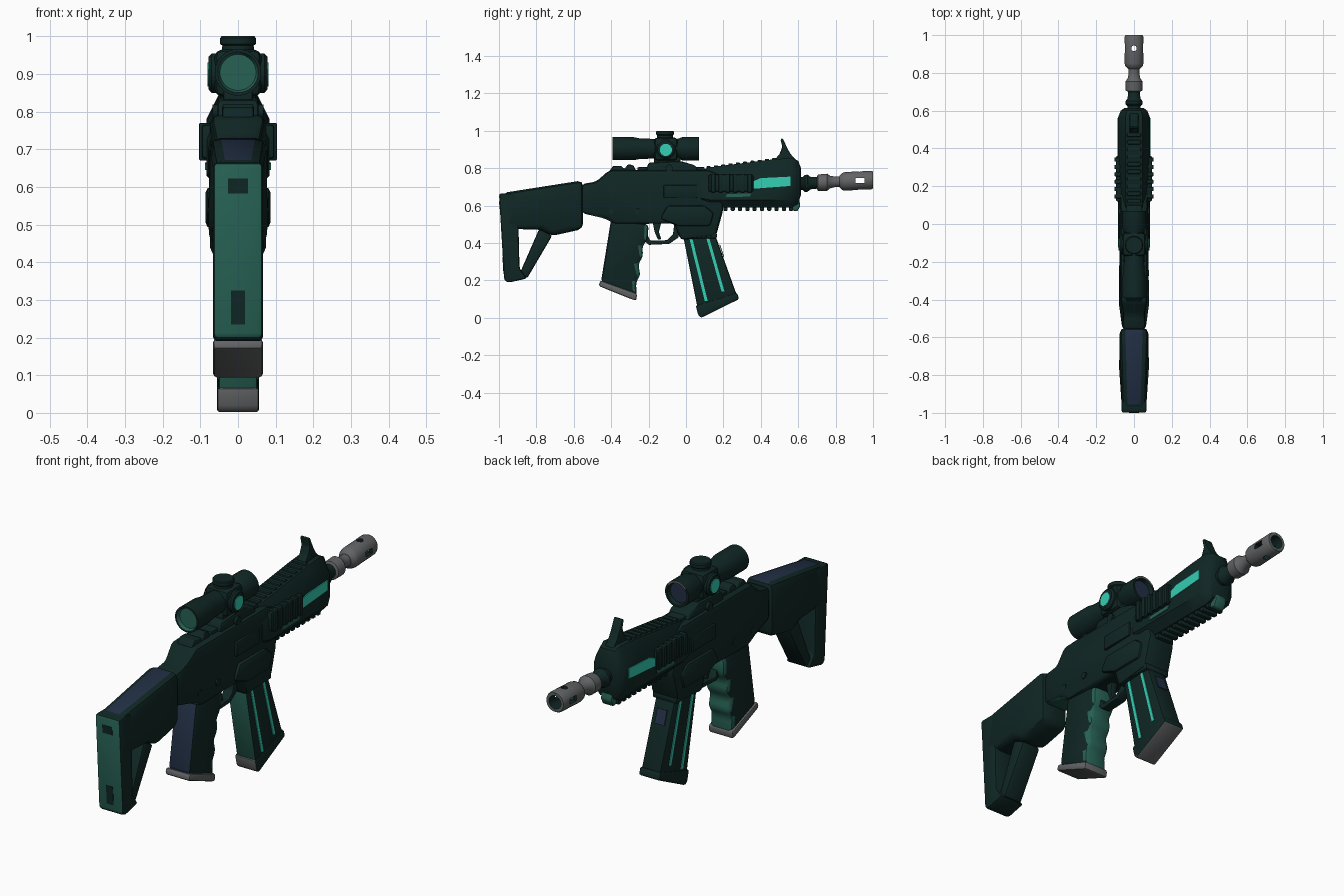
import bpy, bmesh, math
from mathutils import Vector

if "Cube" in bpy.data.objects:
    bpy.data.objects.remove(bpy.data.objects["Cube"])

COLOURS = [("dark_green", (0.005, 0.020, 0.018)), ("mid_green", (0.020, 0.120, 0.088)),
           ("bright_teal", (0.035, 0.62, 0.45)), ("slate_blue", (0.016, 0.029, 0.060)),
           ("metal_grey", (0.12, 0.125, 0.128))]
DARK, GREEN, TEAL, BLUE, GREY = range(5)
MATS = []
for n, c in COLOURS:
    m = bpy.data.materials.new(n)
    m.diffuse_color = (*c, 1)
    m.use_nodes = True
    m.node_tree.nodes["Principled BSDF"].inputs["Base Color"].default_value = m.diffuse_color
    MATS.append(m)


def loft(name, rings, mat=DARK, bevel=0.0, rule=None):
    """Skin a list of point rings, cap both ends, colour faces by a rule."""
    bm = bmesh.new()
    rows = [[bm.verts.new(p) for p in r] for r in rings]
    n = len(rows[0])
    for a, b in zip(rows, rows[1:]):
        for i in range(n):
            bm.faces.new((a[i], a[(i + 1) % n], b[(i + 1) % n], b[i]))
    bm.faces.new(rows[0])
    bm.faces.new(rows[-1])
    bmesh.ops.recalc_face_normals(bm, faces=bm.faces[:])
    if bevel:
        bmesh.ops.bevel(bm, geom=bm.edges[:], offset=bevel, segments=2, profile=0.5,
                        affect='EDGES', clamp_overlap=True)
    bm.normal_update()
    for f in bm.faces:
        f.material_index = mat
        if rule:
            k = rule(f.normal, f.calc_center_median())
            f.material_index = mat if k is None else k
    me = bpy.data.meshes.new(name)
    bm.to_mesh(me)
    bm.free()
    for m in MATS:
        me.materials.append(m)
    ob = bpy.data.objects.new(name, me)
    bpy.context.collection.objects.link(ob)
    return ob


def prism(name, pts, w, mat=DARK, bevel=0.0, rule=None):
    """Side profile (y, z) made 2*w wide; w may be a function of y."""
    f = w if callable(w) else (lambda y: w)
    return loft(name, [[(s * f(y), y, z) for y, z in pts] for s in (-1, 1)], mat, bevel, rule)


def box(name, y0, y1, z0, z1, w, mat=DARK, bevel=0.0):
    return prism(name, [(y0, z0), (y1, z0), (y1, z1), (y0, z1)], w, mat, bevel)


def lathe(name, prof, centre, axis='Y', mat=DARK, rule=None, n=24, slope=0.0):
    """Rings (position, radius) turned about an axis through centre."""
    rings = []
    for t, r in prof:
        ring = []
        for i in range(n):
            a = 2 * math.pi * (i + 0.5) / n
            u, v = r * math.cos(a), r * math.sin(a)
            p = {'X': (t, u, v), 'Y': (u, t, v + slope * t), 'Z': (u, v, t)}[axis]
            ring.append(Vector(centre) + Vector(p))
        rings.append(ring)
    return loft(name, rings, mat, 0, rule)


# Stock: body, butt, strut
prism("stock_body", [(-.985, .667), (-.55, .735), (-.55, .475), (-.72, .437), (-.77, .472), (-.985, .475)],
      lambda y: .076 if y > -.9 else .064, bevel=.03,
      rule=lambda n, c: BLUE if n.z > .93 else None)
prism("stock_butt", [(-1, .665), (-.90, .665), (-.89, .265), (-.85, .21), (-.95, .188), (-.972, .20)],
      .066, bevel=.016, rule=lambda n, c: GREEN if n.y < -.85 else None)
prism("stock_strut", [(-.785, .475), (-.715, .44), (-.85, .21), (-.89, .235)], .05, bevel=.012)


def butt_y(z):
    return -1 + .0602 * (.665 - z)


for nm, z0, z1, w in (("butt_screw", .583, .622, .026), ("butt_slot", .235, .325, .018)):
    prism(nm, [(butt_y(z0) - .002, z0), (butt_y(z0) + .006, z0),
               (butt_y(z1) + .006, z1), (butt_y(z1) - .002, z1)], w)

# Receiver
prism("receiver", [(-.56, .715), (-.48, .728), (-.41, .79), (.12, .79), (.19, .77), (.20, .58), (.16, .435),
                   (-.03, .415), (-.06, .505), (-.38, .50), (-.43, .53), (-.56, .56)],
      lambda y: .062 if y < -.45 else .074, bevel=.022,
      rule=lambda n, c: GREEN if n.z < -.6 and c.y < -.39 else None)
prism("lower_receiver_panel", [(-.14, .53), (-.10, .60), (.10, .60), (.15, .56), (.13, .49), (-.04, .49)],
      .086, bevel=.015)
box("ejection_cover", -.12, .06, .64, .71, .079, bevel=.006)
box("magazine_well_lip", -.03, .165, .425, .455, .066, bevel=.008)
for i, y in enumerate((-.40, -.26)):
    lathe(f"receiver_pin_{i}", [(-.079, .016), (.079, .016)], (0, y, .57), 'X', n=12)
prism("rear_sight", [(-.42, .77), (-.39, .812), (-.345, .812), (-.33, .795), (-.31, .822), (-.28, .815),
                     (-.26, .77)], .042, bevel=.008)
box("top_rail", -.26, .10, .78, .805, .04, bevel=.005)

# Pistol grip with finger grooves
prism("grip", [(-.40, .53), (-.20, .50), (-.205, .42), (-.235, .38), (-.228, .33), (-.257, .285), (-.243, .23),
               (-.268, .19), (-.262, .115), (-.455, .19)], .06, bevel=.02,
      rule=lambda n, c: GREEN if n.y > .35 else BLUE if n.y < -.5 else None)
prism("grip_cap", [(-.458, .20), (-.262, .13), (-.265, .092), (-.285, .097), (-.467, .17)], .066, GREY, .01)

# Trigger and guard
prism("trigger_guard", [(-.23, .42), (-.20, .39), (-.09, .395), (-.04, .43), (-.03, .52), (-.06, .52),
                        (-.07, .445), (-.10, .415), (-.19, .412), (-.21, .45)], .024, bevel=.004)
prism("trigger", [(-.18, .52), (-.13, .52), (-.145, .46), (-.132, .42), (-.15, .418), (-.168, .46)],
      .016, bevel=.004)

# Magazine
prism("magazine", [(-.02, .46), (.15, .46), (.272, .12), (.062, .05)], .052, bevel=.012,
      rule=lambda n, c: GREEN if n.y < -.6 else None)
prism("magazine_base", [(.052, .065), (.272, .135), (.284, .10), (.082, .0), (.066, .012)], .056, bevel=.008,
      rule=lambda n, c: GREY if n.z < -.4 or n.y < -.6 else None)
for i, (y0, z0, y1, z1) in enumerate(((.027, .42, .108, .09), (.117, .425, .198, .14))):
    prism(f"magazine_stripe_{i}", [(y0 - .008, z0), (y0 + .008, z0), (y1 + .008, z1), (y1 - .008, z1)],
          .055, TEAL)
prism("magazine_badge", [(.178, .39), (.200, .325), (.204, .326), (.182, .392)], .026, BLUE)


# Handguard: octagonal sections
def octagon(y, w, z0, z1):
    c, t = .04, w * .55
    return [(t, y, z0), (w, y, z0 + c), (w, y, z1 - .075), (t, y, z1),
            (-t, y, z1), (-w, y, z1 - .075), (-w, y, z0 + c), (-t, y, z0)]


loft("handguard", [octagon(*s) for s in ((.08, .076, .60, .79), (.13, .084, .59, .805), (.45, .084, .59, .845),
                                         (.565, .084, .59, .855), (.60, .07, .61, .84), (.615, .05, .66, .80))])
box("side_rail", .12, .36, .675, .765, .096, bevel=.008)
for i in range(6):
    y = .135 + i * .039
    box(f"side_rail_rib_{i}", y, y + .022, .67, .77, .104, bevel=.005)
for i in range(10):
    y = .11 + i * .039
    zt = .80 + (y - .13) * .125
    box(f"top_rib_{i}", y, y + .022, zt - .02, zt + .013, .036, bevel=.004)
    y += .09
    box(f"bottom_rib_{i}", y, y + .022, .572, .61, .042, bevel=.004)
prism("handguard_light", [(.36, .69), (.36, .73), (.40, .747), (.56, .755), (.56, .705)], .088, TEAL)
prism("handguard_lower_stripe", [(.21, .645), (.22, .662), (.35, .665), (.34, .648)], .087, GREEN)
prism("handguard_nub", [(.55, .60), (.565, .575), (.595, .568), (.612, .60), (.60, .65), (.56, .65)],
      .03, GREEN, .008)
prism("front_sight", [(.46, .83), (.50, .875), (.515, .915), (.505, .955), (.517, .96), (.545, .90), (.56, .875),
                      (.60, .83)], .024, bevel=.006)

# Barrel and muzzle brake
SL = .05
lathe("barrel", [(.55, .036), (.625, .036), (.635, .046), (.65, .046), (.665, .034), (.70, .032), (.705, .044),
                 (.755, .046), (.77, .034), (.80, .028), (.84, .03)], (0, 0, .687), slope=SL,
      rule=lambda n, c: GREY if c.y > .69 else None)
brake = lathe("muzzle_brake", [(.82, .03), (.835, .046), (.85, .05), (.99, .05), (1.0, .046), (1.0, .032),
                               (.87, .030)], (0, 0, .687), slope=SL, mat=GREY,
              rule=lambda n, c: DARK if c.y > .86 and (c.x ** 2 + (c.z - .687 - SL * c.y) ** 2) < .033 ** 2
              and abs(n.y) < .5 else GREEN if c.y > .86 and abs(c.x) < .001 and abs(n.y) > .9 else None)
cutters = [box("port_cutter_side", .905, .955, .722, .748, .1, DARK),
           lathe("port_cutter_top", [(.6, .015), (.9, .015)], (0, .93, 0), 'Z', DARK, n=12)]
for cut in cutters:
    cut.hide_render = True
    mod = brake.modifiers.new("port", 'BOOLEAN')
    mod.object, mod.operation, mod.solver = cut, 'DIFFERENCE', 'EXACT'
bpy.context.view_layer.objects.active = brake
for mod in list(brake.modifiers):
    bpy.ops.object.modifier_apply(modifier=mod.name)
for cut in cutters:
    bpy.data.objects.remove(cut)

# Scope
SZ = .904


def on_axis(c):
    return abs(c.x) < .002 and abs(c.z - SZ) < .006


lathe("scope_rear_tube", [(-.375, .048), (-.392, .054), (-.392, .062), (-.28, .062), (-.25, .056), (-.15, .052)],
      (0, 0, SZ), rule=lambda n, c: GREEN if c.y < -.37 and (on_axis(c) or abs(c.x) < .051 and
                                                            c.x ** 2 + (c.z - SZ) ** 2 < .053 ** 2) else None)
lathe("scope_front_tube", [(-.08, .052), (-.04, .054), (-.02, .063), (.07, .063), (.07, .053), (.05, .048)],
      (0, 0, SZ), rule=lambda n, c: BLUE if on_axis(c) and n.y > .9 else
      GREY if n.y > .5 and c.z > SZ + .03 else None)
box("scope_centre", -.17, -.045, .84, .965, .062, bevel=.02)
lathe("scope_top_dial", [(.95, .044), (.975, .042), (.98, .048), (.995, .048), (1.0, .044)], (0, -.112, 0), 'Z')
lathe("scope_side_dials", [(-.078, .045), (-.07, .054), (.07, .054), (.078, .045)], (0, -.108, SZ - .002), 'X', n=12)
lathe("scope_dial_lights", [(-.081, .033), (.081, .033)], (0, -.108, SZ - .006), 'X', TEAL, n=12)
box("scope_mount_neck", -.17, -.03, .81, .86, .04, bevel=.008)
prism("scope_mount", [(-.22, .775), (-.20, .83), (-.03, .838), (.05, .815), (.07, .775)], .055, bevel=.012)
lathe("scope_mount_knobs", [(-.068, .02), (.068, .02)], (0, -.09, .80), 'X', n=12)

# Smooth shading with sharp edges kept
for ob in bpy.context.scene.objects:
    ob.select_set(True)
bpy.context.view_layer.objects.active = brake
bpy.ops.object.shade_smooth_by_angle(angle=math.radians(38))
